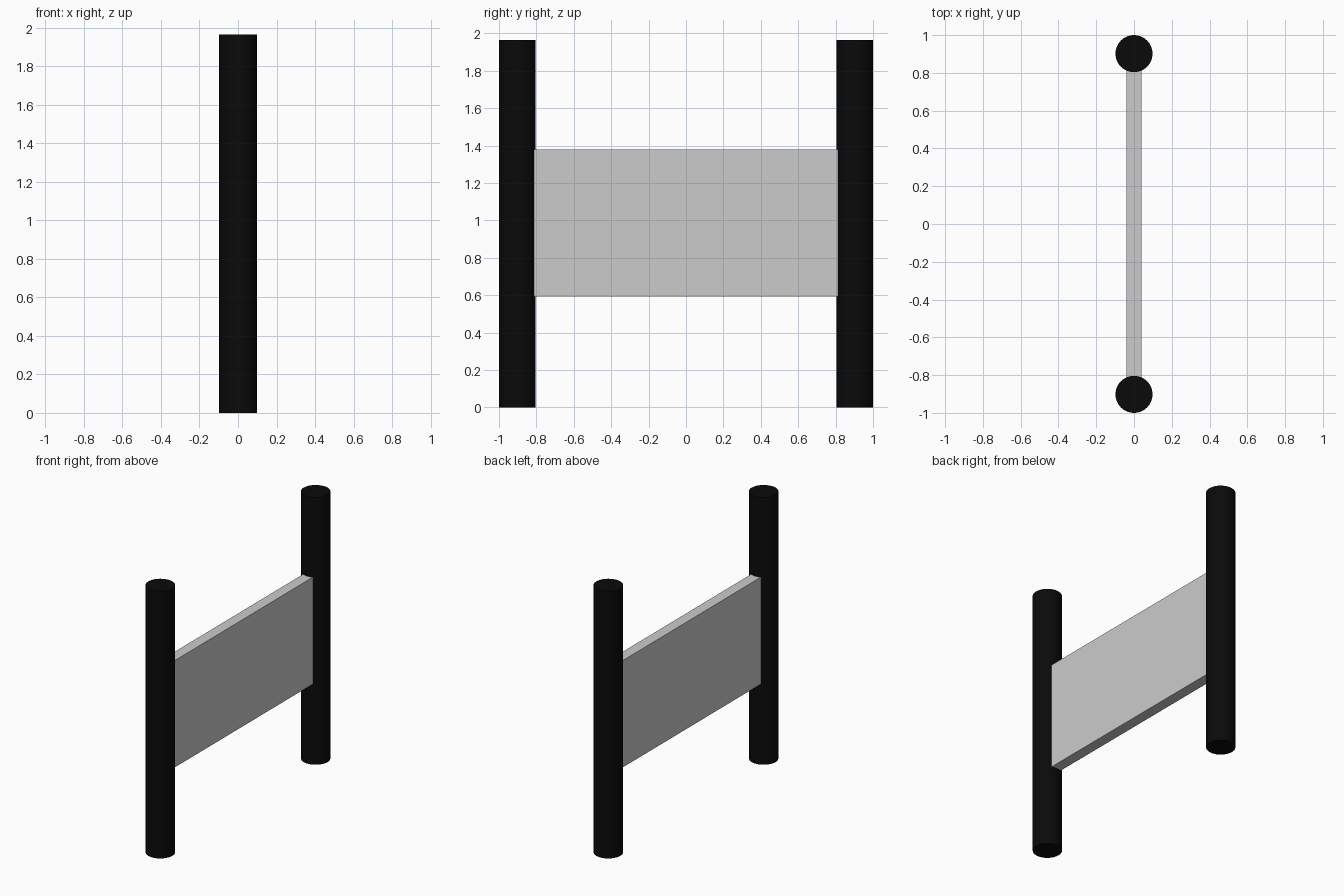
import bpy
import math

if "Cube" in bpy.data.objects:
    bpy.data.objects.remove(bpy.data.objects["Cube"])

POST_R, POST_H, POST_Y = 0.098, 1.965, 0.902

black = bpy.data.materials.new("black")
black.diffuse_color = (0.003, 0.003, 0.003, 1)
black.use_nodes = True
black.node_tree.nodes["Principled BSDF"].inputs["Base Color"].default_value = black.diffuse_color

# Two round posts
for name, side in (("front_post", -1), ("back_post", 1)):
    bpy.ops.mesh.primitive_cylinder_add(vertices=64, radius=POST_R, depth=POST_H,
                                        location=(0, side * POST_Y, POST_H / 2))
    post = bpy.context.object
    post.name = name
    post.data.materials.append(black)
    bpy.ops.object.shade_smooth_by_angle(angle=math.radians(30))

# Flat panel between the posts, its ends set into them
bpy.ops.mesh.primitive_cube_add(size=1, location=(0, 0, 0.985))
panel = bpy.context.object
panel.name = "panel"
panel.scale = (0.08, 1.64, 0.786)
bpy.ops.object.transform_apply(location=False, rotation=False, scale=True)
